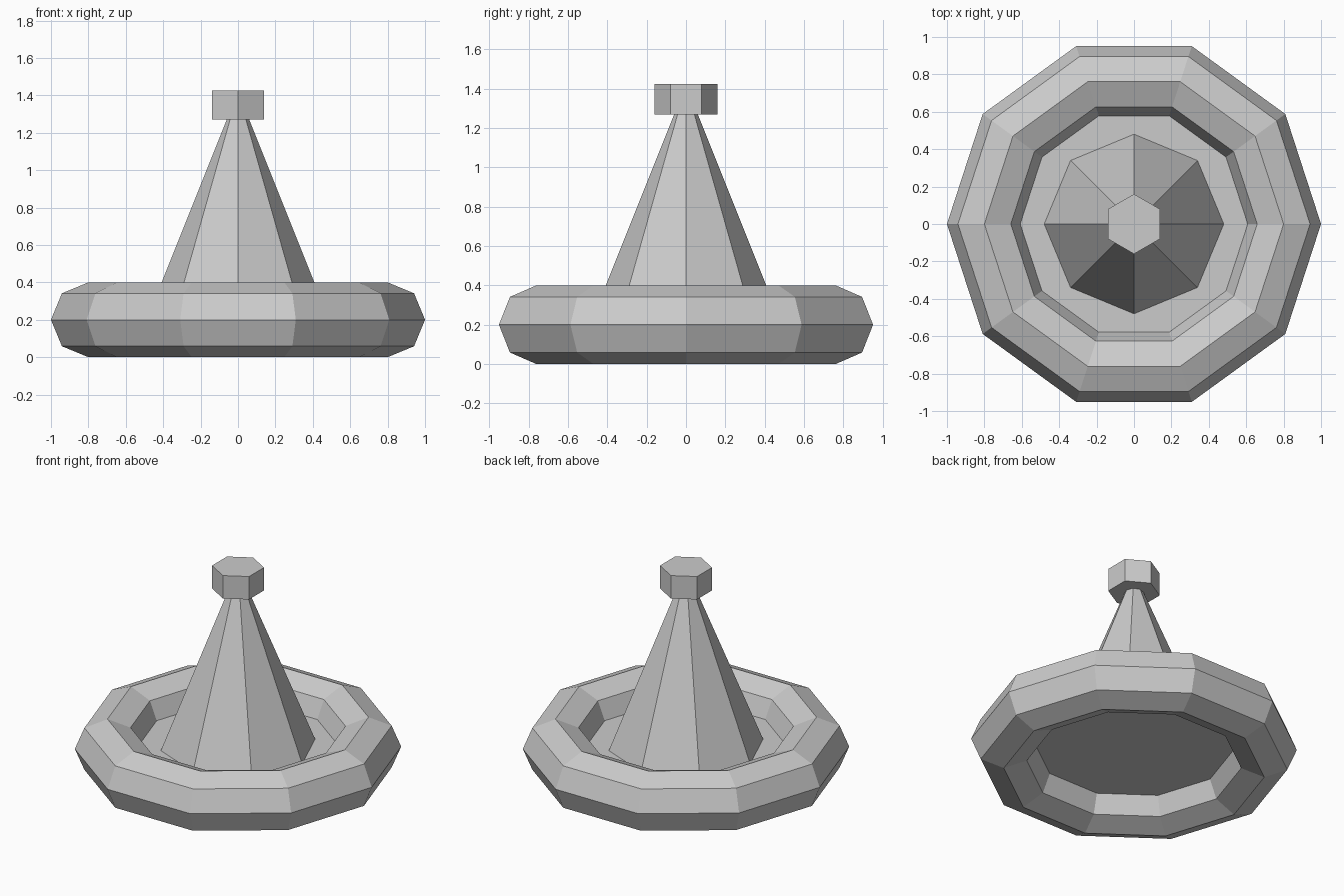
import bpy
import math

if "Cube" in bpy.data.objects:
    bpy.data.objects.remove(bpy.data.objects["Cube"])


def prism(name, sides, radius, z0, z1, turn=0.0, top_radius=None):
    """Upright prism, or a cone when top_radius is given."""
    bpy.ops.mesh.primitive_cone_add(
        vertices=sides, radius1=radius,
        radius2=radius if top_radius is None else top_radius,
        depth=z1 - z0, location=(0, 0, (z0 + z1) / 2), rotation=(0, 0, turn))
    bpy.context.object.name = name


# Ten-sided ring with an eight-sided section
bpy.ops.mesh.primitive_torus_add(
    major_segments=10, minor_segments=8,
    major_radius=0.8, minor_radius=0.2, location=(0, 0, 0.2))
bpy.context.object.name = "outer_ring"

# Thin floor closing the ring, its rim buried in the ring
prism("floor_plate", 10, 0.64, 0.18, 0.22, turn=math.pi / 2)

# Central spire
prism("spire", 8, 0.48, 0.22, 1.42, top_radius=0.0)

# Hexagonal cap over the tip
prism("cap", 6, 0.16, 1.27, 1.425)
